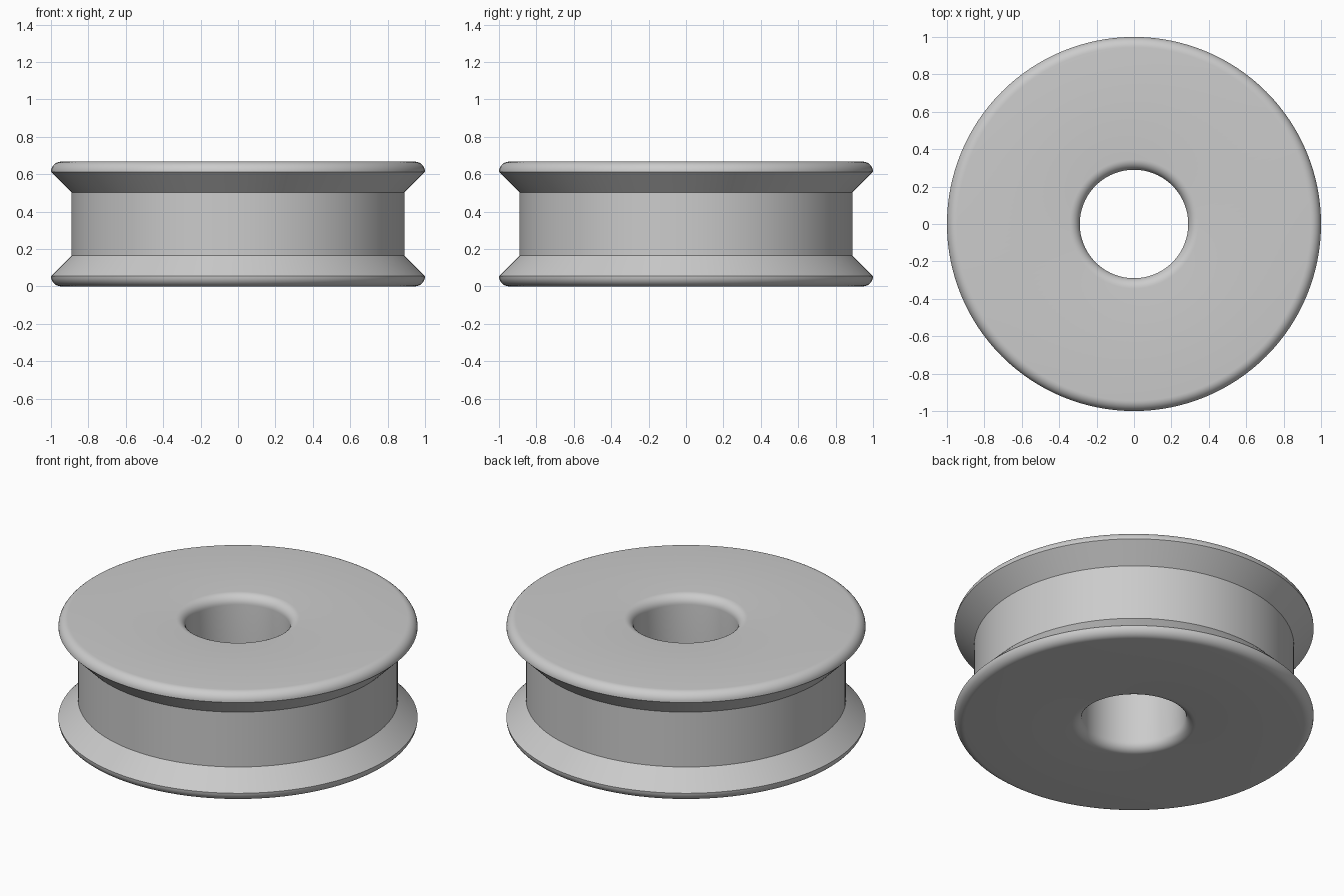
import bpy
import bmesh
from math import cos, sin, pi, radians
from mathutils import Matrix, Vector

cube = bpy.data.objects.get("Cube")
if cube:
    bpy.data.objects.remove(cube, do_unlink=True)

HEIGHT = 0.667
RIM, GROOVE, BORE = 1.0, 0.89, 0.29
FILLET = 0.055
SEGMENTS = 128
ARC_STEPS = 8

grey = bpy.data.materials.new("light_grey")
grey.use_nodes = True
colour = (0.6, 0.6, 0.6, 1)
grey.diffuse_color = colour
grey.node_tree.nodes["Principled BSDF"].inputs["Base Color"].default_value = colour


def fillet(cx, cz, start):
    """Quarter-circle of (radius, height) points, turning counter-clockwise."""
    angles = [start + pi / 2 * i / ARC_STEPS for i in range(ARC_STEPS + 1)]
    return [(cx + FILLET * cos(a), cz + FILLET * sin(a)) for a in angles]


# Lower half of the section: bore edge, rim edge, sloped flange, groove floor
lower = fillet(BORE + FILLET, FILLET, pi)
lower += fillet(RIM - FILLET, FILLET, -pi / 2)
lower.append((GROOVE, FILLET + RIM - GROOVE))
# Mirror it about mid-height to close the section
section = lower + [(r, HEIGHT - z) for r, z in reversed(lower)]

# Revolve the closed section around the axle
bm = bmesh.new()
rings = []
for s in range(SEGMENTS):
    turn = Matrix.Rotation(2 * pi * s / SEGMENTS, 3, 'Z')
    rings.append([bm.verts.new(turn @ Vector((r, 0, z))) for r, z in section])
count = len(section)
for s in range(SEGMENTS):
    a, b = rings[s], rings[(s + 1) % SEGMENTS]
    for i in range(count):
        j = (i + 1) % count
        bm.faces.new((a[i], b[i], b[j], a[j]))
bmesh.ops.recalc_face_normals(bm, faces=bm.faces)

mesh = bpy.data.meshes.new("grooved_wheel")
bm.to_mesh(mesh)
bm.free()
mesh.materials.append(grey)
wheel = bpy.data.objects.new("grooved_wheel", mesh)
bpy.context.collection.objects.link(wheel)

# Smooth the round surfaces, keep the groove edges sharp
bpy.context.view_layer.objects.active = wheel
wheel.select_set(True)
bpy.ops.object.shade_smooth_by_angle(angle=radians(30))
